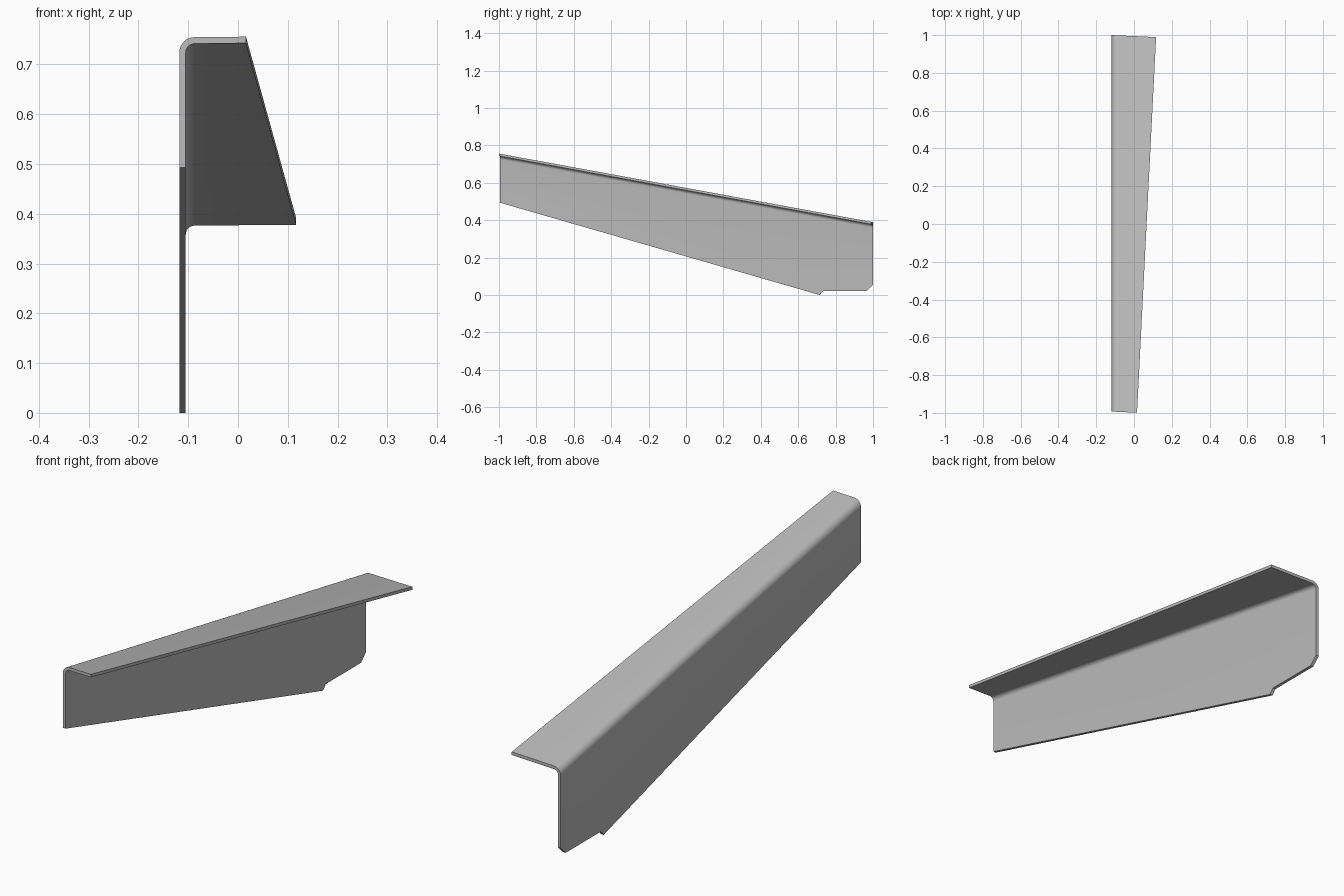
import bpy, bmesh
from math import sin, cos, pi

cube = bpy.data.objects.get("Cube")
if cube:
    bpy.data.objects.remove(cube, do_unlink=True)

# Plain grey sheet metal
steel = bpy.data.materials.new("grey_steel")
steel.use_nodes = True
grey = (0.5, 0.5, 0.5, 1)
steel.diffuse_color = grey
steel.node_tree.nodes["Principled BSDF"].inputs["Base Color"].default_value = grey

LEFT = -0.118        # outer face of the web
THICK = 0.013        # sheet thickness
R_OUT, R_IN = 0.031, 0.018
START, END = -0.993, 1.0
STEPS = 8

# Lower outline of the web: (y, z), with the small notch and cut corner
lower_edge = [(START, 0.493), (0.715, 0.0), (0.733, 0.021), (0.967, 0.021), (END, 0.054)]


def top_height(y):
    return 0.5725 - 0.1835 * y


def bend(radius):
    """Quarter arc from the web up into the flange, as (x, depth below top)."""
    cx, cd = LEFT + R_OUT, R_OUT
    return [(cx - radius * cos(a), cd - radius * sin(a))
            for a in (i * pi / 2 / STEPS for i in range(STEPS + 1))]


def section(y, bottom):
    """Closed L-shaped section at one station, skewed slightly in plan."""
    tip = 0.016 + 0.101 * (y - START) / (END - START)
    drop = top_height(y) - bottom
    outline = [(LEFT, drop)] + bend(R_OUT) + [(tip, 0), (tip, THICK)]
    outline += bend(R_IN)[::-1] + [(LEFT + THICK, drop)]
    points = []
    for x, depth in outline:
        skewed = y - 0.045 * (x - LEFT)
        points.append((x, skewed, top_height(skewed) - depth))
    return points


# Loft the sections along the bracket
bm = bmesh.new()
rings = [[bm.verts.new(p) for p in section(y, z)] for y, z in lower_edge]
for a, b in zip(rings, rings[1:]):
    for i in range(len(a)):
        j = (i + 1) % len(a)
        bm.faces.new((a[i], a[j], b[j], b[i]))
# End caps, strip by strip across the sheet thickness
for ring in (rings[0], rings[-1]):
    n = len(ring)
    for i in range(n // 2 - 1):
        bm.faces.new((ring[i], ring[i + 1], ring[n - 2 - i], ring[n - 1 - i]))
bmesh.ops.recalc_face_normals(bm, faces=bm.faces)

mesh = bpy.data.meshes.new("angle_bracket")
bm.to_mesh(mesh)
bm.free()
mesh.materials.append(steel)
bracket = bpy.data.objects.new("angle_bracket", mesh)
bpy.context.collection.objects.link(bracket)

# Smooth bend, crisp sheet edges
bpy.ops.object.select_all(action='DESELECT')
bracket.select_set(True)
bpy.context.view_layer.objects.active = bracket
bpy.ops.object.shade_smooth_by_angle(angle=pi / 6)
